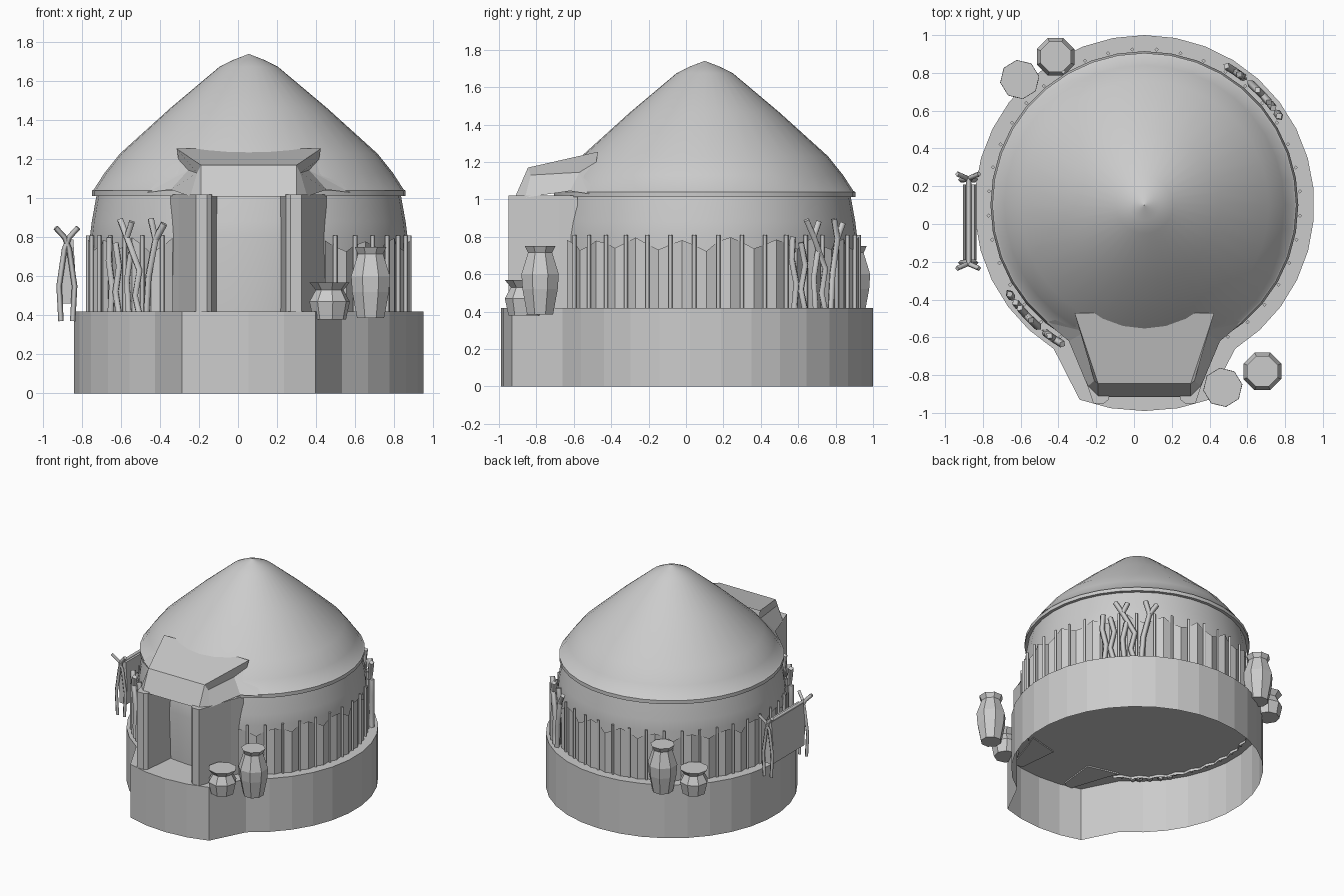
import bpy, bmesh, math, random
from mathutils import Vector

if "Cube" in bpy.data.objects:
    bpy.data.objects.remove(bpy.data.objects["Cube"])

random.seed(4)
CX, CY = 0.055, 0.10          # centre of the round hut


def make(name, verts, faces, smooth=False, recalc=True):
    me = bpy.data.meshes.new(name)
    me.from_pydata([tuple(v) for v in verts], [], faces)
    if recalc:
        bm = bmesh.new()
        bm.from_mesh(me)
        bmesh.ops.recalc_face_normals(bm, faces=bm.faces)
        bm.to_mesh(me)
        bm.free()
    ob = bpy.data.objects.new(name, me)
    bpy.context.collection.objects.link(ob)
    if smooth:
        bpy.ops.object.select_all(action='DESELECT')
        ob.select_set(True)
        bpy.context.view_layer.objects.active = ob
        bpy.ops.object.shade_smooth_by_angle(angle=math.radians(35))
    return ob


def polar(deg, r, z):
    a = math.radians(deg)
    return (CX + r * math.cos(a), CY + r * math.sin(a), z)


def lathe(name, profile, n, x, y, smooth=False, caps=False, turn=0.0):
    """Revolve (radius, z) points around a vertical axis."""
    verts, faces = [], []
    for r, z in profile:
        for i in range(n):
            a = 2 * math.pi * (i + turn) / n
            verts.append((x + r * math.cos(a), y + r * math.sin(a), z))
    for k in range(len(profile) - 1):
        for i in range(n):
            j = (i + 1) % n
            faces.append((k * n + i, k * n + j, (k + 1) * n + j, (k + 1) * n + i))
    if caps:
        faces.append(tuple(range(n - 1, -1, -1)))
        faces.append(tuple(range((len(profile) - 1) * n, len(profile) * n)))
    return make(name, verts, faces, smooth)


def prism(name, plan, z0, z1, bottom=True):
    n = len(plan)
    verts = [(x, y, z0) for x, y in plan] + [(x, y, z1) for x, y in plan]
    faces = [(i, (i + 1) % n, n + (i + 1) % n, n + i) for i in range(n)]
    faces.append(tuple(range(n, 2 * n)))
    if bottom:
        faces.append(tuple(range(n - 1, -1, -1)))
    return make(name, verts, faces)


def sticks(name, paths, radius):
    """Four-sided wooden sticks along poly lines."""
    cu = bpy.data.curves.new(name, 'CURVE')
    cu.dimensions = '3D'
    cu.bevel_depth = radius
    cu.bevel_resolution = 0
    cu.use_fill_caps = True
    for path in paths:
        sp = cu.splines.new('POLY')
        sp.points.add(len(path) - 1)
        for p, co in zip(sp.points, path):
            p.co = (*co, 1)
    ob = bpy.data.objects.new(name, cu)
    bpy.context.collection.objects.link(ob)
    return ob


# base: round plinth with a front bulge, open underneath
plan = [polar(d, 0.9, 0)[:2] for d in [-57.8 + i * 295.6 / 28 for i in range(29)]]
plan += [(CX + x, y) for x, y in
         ((-0.343, -0.93), (-0.18, -0.975), (0, -0.99), (0.18, -0.975), (0.343, -0.93))]
prism("base", plan, 0, 0.42, bottom=False)

# round wall and pointed roof
lathe("wall", [(0.80, 0.42), (0.815, 0.80), (0.805, 0.88), (0.78, 1.02)], 36, CX, CY, True)
lathe("roof", [(0.77, 1.012), (0.805, 1.012), (0.805, 1.04), (0.795, 1.045), (0.74, 1.13),
               (0.66, 1.23), (0.40, 1.465), (0.15, 1.675), (0.08, 1.71), (0.002, 1.74)],
      36, CX, CY, True)

# pleated wooden fence with uneven top and thin posts
n, a0, a1 = 68, -62.0, 242.0
verts, faces, posts = [], [], []
for i in range(n + 1):
    d = a0 + (a1 - a0) * i / n
    r = (0.834, 0.814)[i % 2]
    top = (0.79, 0.765, 0.73, 0.765)[i % 4] + random.uniform(-0.012, 0.012)
    verts += [polar(d, r, 0.40), polar(d, r, top)]
    if i:
        k = 2 * i
        faces.append((k - 2, k, k + 1, k - 1))
    if i % 2 == 1:
        posts.append([polar(d, 0.826, 0.40), polar(d, 0.826, 0.81)])
make("fence", verts, faces)
sticks("fence_posts", posts, 0.011)

# forked branches leaning on the fence, two opposite clusters
branches = [
    [(214, 0.40), (215, 0.55), (213, 0.68), (213.5, 0.80)],
    [(219, 0.40), (217, 0.52), (219, 0.65), (217, 0.77)],
    [(229, 0.40), (227, 0.50), (229, 0.63), (223, 0.80), (219.5, 0.89)],
    [(223, 0.80), (225.5, 0.88)],
    [(232, 0.40), (233, 0.60), (236, 0.79), (234, 0.895)],
    [(236, 0.79), (239.5, 0.87)],
    [(224, 0.40), (223, 0.58), (225, 0.72)],
]
for label, turn in (("front", 0), ("back", 180)):
    sticks(label + "_branches",
           [[polar(d + turn, 0.855, z) for d, z in b] for b in branches], 0.02)

# porch side walls (mirrored wedges)
jamb = [(0.19, -0.93), (0.215, -0.95), (0.27, -0.95), (0.30, -0.86), (0.36, -0.68),
        (0.40, -0.58), (0.16, -0.64)]
for side, s in (("left", -1), ("right", 1)):
    prism(side + "_porch_wall", [(CX + s * x, y) for x, y in jamb], 0.41, 1.02)

# porch hood: half outline points mirrored across the door axis
half = [(0.245, -0.845, 1.17), (0.37, -0.47, 1.255), (0.245, -0.915, 1.01),
        (0.265, -0.83, 1.13), (0.31, -0.57, 1.145), (0.30, -0.86, 1.01),
        (0.40, -0.62, 1.045), (0.52, -0.52, 1.03), (0.36, -0.48, 1.20)]
h = len(half)
verts = [(CX + s * x, y, z) for s in (1, -1) for x, y, z in half]
side_faces = [(0, 3, 4, 8, 1), (3, 5, 6, 4), (4, 6, 7), (4, 7, 8), (0, 2, 5, 3)]
faces = side_faces + [tuple(i + h for i in f) for f in side_faces]
faces += [(0, 1, 1 + h, h), (0, h, 2 + h, 2), (2, 2 + h, 5 + h, 6 + h, 6, 5)]
make("porch_hood", verts, faces)

# tall and squat eight-sided pots, one pair front right and one back left
tall = [(0.075, 0.385), (0.102, 0.52), (0.108, 0.60), (0.07, 0.715), (0.088, 0.75)]
squat = [(0.085, 0.378), (0.105, 0.47), (0.072, 0.53), (0.104, 0.568)]
for label, (tx, ty), (sx, sy) in (("front", (0.68, -0.78), (0.47, -0.865)),
                                  ("back", (-0.415, 0.885), (-0.605, 0.765))):
    lathe(label + "_tall_pot", tall, 8, tx, ty, caps=True, turn=0.5)
    lathe(label + "_squat_pot", squat, 8, sx, sy, caps=True, turn=0.2)

# hide rack on the left: crossed end sticks and a draped panel
rack = []
for y, out in ((-0.205, -1), (0.235, 1)):
    for s in (-1, 1):
        rack.append([(-0.878 + s * 0.03, y, 0.37), (-0.878 + s * 0.04, y, 0.55),
                     (-0.878 + s * 0.012, y, 0.74),
                     (-0.878 - s * 0.012, y + out * 0.01, 0.80),
                     (-0.878 - s * 0.058, y + out * 0.03, 0.85)])
rack.append([(-0.875, -0.22, 0.79), (-0.875, 0.25, 0.79)])
sticks("rack_frame", rack, 0.014)
prof = [(-0.892, 0.79), (-0.906, 0.62), (-0.90, 0.46), (-0.84, 0.46), (-0.835, 0.62), (-0.845, 0.79)]
m = len(prof)
verts = [(x, y, z) for y in (-0.19, 0.21) for x, z in prof]
faces = [(i, (i + 1) % m, m + (i + 1) % m, m + i) for i in range(m)]
faces += [tuple(range(m)), tuple(range(2 * m - 1, m - 1, -1))]
make("rack_hide", verts, faces)
